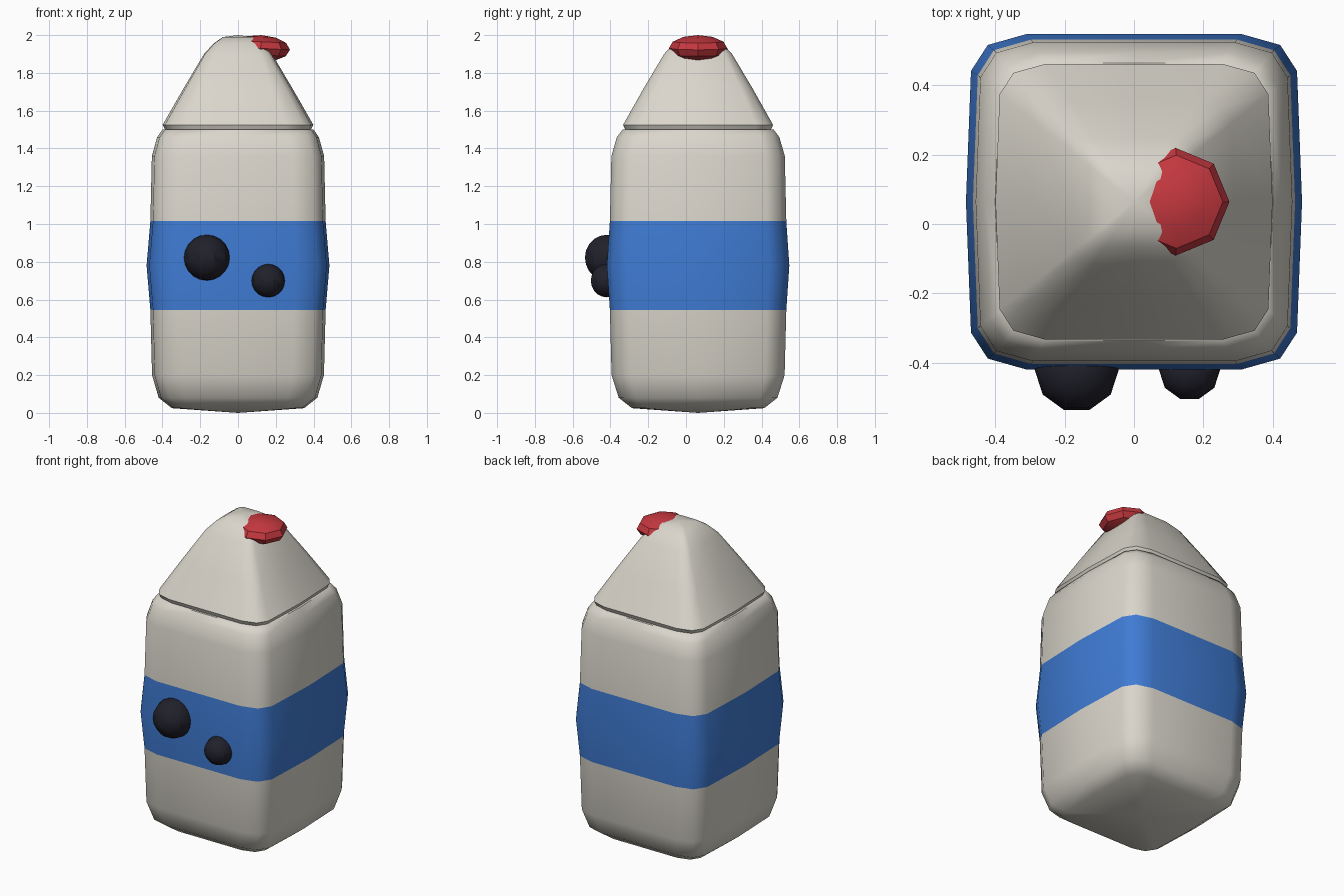
import bpy, bmesh, math
from mathutils import Matrix

if "Cube" in bpy.data.objects:
    bpy.data.objects.remove(bpy.data.objects["Cube"])

CY = 0.064  # centre of the body in y


def mat(name, col):
    m = bpy.data.materials.new(name)
    m.diffuse_color = (*col, 1)
    m.use_nodes = True
    m.node_tree.nodes["Principled BSDF"].inputs["Base Color"].default_value = m.diffuse_color
    return m


GREY = mat("warm_grey", (0.70, 0.67, 0.60))
BLUE = mat("blue", (0.05, 0.20, 0.66))
RED = mat("red", (0.56, 0.04, 0.05))
BLACK = mat("near_black", (0.015, 0.015, 0.025))

# rounded square cross-section, one quarter, then turned round the axis
QUARTER = [(1, 0), (0.97, 0.78), (0.87, 0.935), (0.64, 1)]
SECTION = QUARTER + [(-x, y) for x, y in [(0, 1)] + QUARTER[:0:-1]]
SECTION += [(-1, 0)] + [(-x, -y) for x, y in QUARTER[1:]]
SECTION += [(0, -1)] + [(x, -y) for x, y in QUARTER[:0:-1]]


def finish(bm, name, mats, angle):
    bmesh.ops.recalc_face_normals(bm, faces=bm.faces)
    me = bpy.data.meshes.new(name)
    bm.to_mesh(me)
    bm.free()
    ob = bpy.data.objects.new(name, me)
    bpy.context.collection.objects.link(ob)
    for m in mats:
        me.materials.append(m)
    if angle:
        bpy.ops.object.select_all(action='DESELECT')
        ob.select_set(True)
        bpy.context.view_layer.objects.active = ob
        bpy.ops.object.shade_smooth_by_angle(angle=math.radians(angle))
    return ob


def loft(name, rings, z_bottom, z_top, mats, band=None):
    """Stack scaled sections (half_x, half_y, z) and close both ends to a point."""
    bm = bmesh.new()
    loops = [[bm.verts.new((x * hx, CY + y * hy, z)) for x, y in SECTION]
             for hx, hy, z in rings]
    n = len(SECTION)
    for a, b in zip(loops, loops[1:]):
        for i in range(n):
            j = (i + 1) % n
            bm.faces.new((a[i], a[j], b[j], b[i]))
    for loop, z in ((loops[0], z_bottom), (loops[-1], z_top)):
        pole = bm.verts.new((0, CY, z))
        for i in range(n):
            bm.faces.new((loop[i], loop[(i + 1) % n], pole))
    if band:
        for f in bm.faces:
            f.material_index = int(band[0] < f.calc_center_median().z < band[1])
    return finish(bm, name, mats, 50)


# body with the painted blue band
loft("body", [(0.35, 0.35, 0.025), (0.42, 0.42, 0.08), (0.455, 0.458, 0.20),
              (0.464, 0.467, 0.545), (0.484, 0.483, 0.78), (0.464, 0.467, 1.015),
              (0.456, 0.459, 1.36), (0.428, 0.43, 1.46), (0.40, 0.40, 1.50)],
     0.0, 1.50, [GREY, BLUE], (0.545, 1.015))

# pointed lid
loft("lid", [(0.385, 0.385, 1.497), (0.399, 0.397, 1.525), (0.29, 0.29, 1.715),
             (0.18, 0.18, 1.90), (0.13, 0.13, 1.955), (0.08, 0.08, 1.99)],
     1.50, 2.0, [GREY])


def ball(name, centre, size, segs, rings, material, tilt=0):
    bm = bmesh.new()
    bmesh.ops.create_uvsphere(bm, u_segments=segs, v_segments=rings, radius=1)
    m = (Matrix.Translation(centre) @ Matrix.Rotation(tilt, 4, 'Y')
         @ Matrix.Diagonal((*size, 1)))
    bmesh.ops.transform(bm, matrix=m, verts=bm.verts)
    return finish(bm, name, [material], 35)


# red knob and the two dark buttons on the front
ball("red_knob", (0.12, CY, 1.93), (0.155, 0.155, 0.07), 8, 6, RED, math.radians(3))
for name, x, z, r in (("large_button", -0.165, 0.822, 0.121),
                      ("small_button", 0.16, 0.70, 0.088)):
    # a vertex row of the ten-sided ball points forward
    bm_ball = ball(name, (x, -0.42, z), (r, r, r), 10, 10, BLACK)
    bm_ball.data.transform(Matrix.Translation((x, -0.42, z))
                           @ Matrix.Rotation(math.radians(18), 4, 'Z')
                           @ Matrix.Translation((-x, 0.42, -z)))
